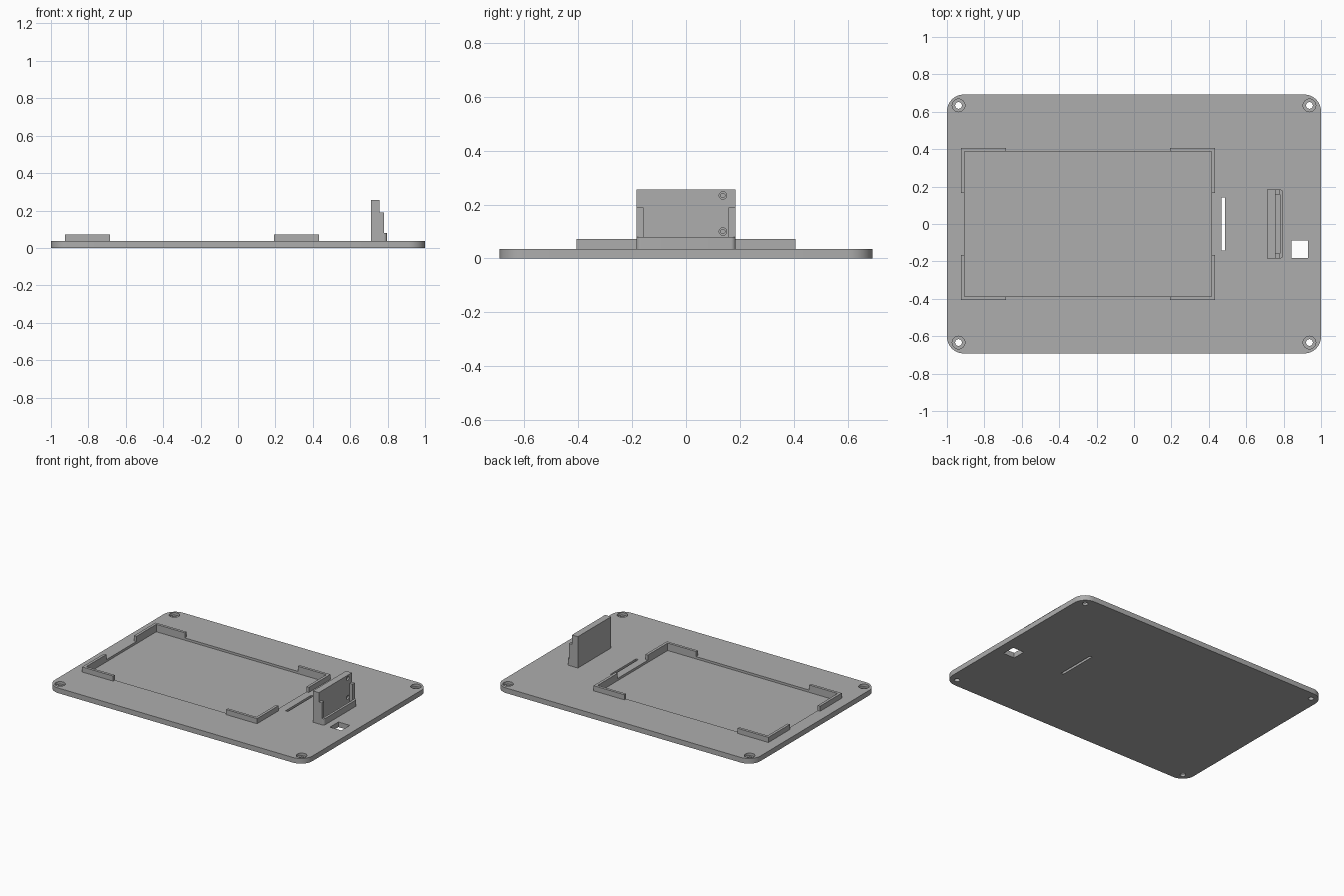
import bpy
import bmesh
import math

if "Cube" in bpy.data.objects:
    bpy.data.objects.remove(bpy.data.objects["Cube"], do_unlink=True)

TOP = 0.036

grey = bpy.data.materials.new("plain grey")
grey.use_nodes = True
color = (0.42, 0.42, 0.42, 1)
grey.diffuse_color = color
grey.node_tree.nodes["Principled BSDF"].inputs["Base Color"].default_value = color


def prism(name, outline, z0, z1):
    """Extrude a flat outline upwards."""
    bm = bmesh.new()
    face = bm.faces.new([bm.verts.new((x, y, z0)) for x, y in outline])
    new = bmesh.ops.extrude_face_region(bm, geom=[face])["geom"]
    for v in new:
        if isinstance(v, bmesh.types.BMVert):
            v.co.z = z1
    bmesh.ops.recalc_face_normals(bm, faces=bm.faces)
    mesh = bpy.data.meshes.new(name)
    bm.to_mesh(mesh)
    bm.free()
    mesh.materials.append(grey)
    obj = bpy.data.objects.new(name, mesh)
    bpy.context.collection.objects.link(obj)
    return obj


def box(name, x0, x1, y0, y1, z0, z1):
    return prism(name, [(x0, y0), (x1, y0), (x1, y1), (x0, y1)], z0, z1)


def arc(cx, cy, r, start, end, steps):
    angles = [math.radians(start + (end - start) * i / steps) for i in range(steps + 1)]
    return [(cx + r * math.cos(a), cy + r * math.sin(a)) for a in angles]


def disc(name, x, y, r, z0, z1):
    return prism(name, arc(x, y, r, 0, 360, 32)[:-1], z0, z1)


def cut(target, cutters):
    """Subtract the cutters from the target, then discard them."""
    bpy.context.view_layer.objects.active = target
    for c in cutters:
        c.hide_render = True
        mod = target.modifiers.new("cut", "BOOLEAN")
        mod.operation = "DIFFERENCE"
        mod.solver = "EXACT"
        mod.object = c
        bpy.ops.object.modifier_apply(modifier=mod.name)
        bpy.data.objects.remove(c, do_unlink=True)


def smooth(obj):
    bpy.ops.object.select_all(action="DESELECT")
    obj.select_set(True)
    bpy.context.view_layer.objects.active = obj
    bpy.ops.object.shade_smooth_by_angle(angle=math.radians(30))


# Base plate with rounded corners
W, D, R = 1.0, 0.692, 0.09
outline = []
for i, (sx, sy) in enumerate([(1, 1), (-1, 1), (-1, -1), (1, -1)]):
    outline += arc(sx * (W - R), sy * (D - R), R, 90 * i, 90 * i + 90, 12)
plate = prism("base_plate", outline, 0, TOP)

# Openings: screen recess, cable slot, square window, stepped screw holes
cutters = [
    box("recess_cutter", -0.906, 0.414, -0.388, 0.388, TOP - 0.016, 0.1),
    box("slot_cutter", 0.469, 0.487, -0.142, 0.142, -0.1, 0.1),
    box("window_cutter", 0.842, 0.93, -0.182, -0.088, -0.1, 0.1),
]
for sx in (-1, 1):
    for sy in (-1, 1):
        x, y = sx * 0.938, sy * 0.634
        cutters.append(disc("hole_cutter", x, y, 0.018, -0.1, 0.1))
        cutters.append(disc("counterbore_cutter", x, y, 0.034, 0.018, 0.1))
cut(plate, cutters)
smooth(plate)

# L-shaped corner brackets around the recess
ARM = 0.24
for xo, xi, sx, side in [(-0.925, -0.906, 1, "right"), (0.433, 0.414, -1, "left")]:
    for sy, end in [(-1, "front"), (1, "back")]:
        yo, yi = sy * 0.407, sy * 0.388
        xe, ye = xo + sx * ARM, yo - sy * ARM
        prism(f"bracket_{end}_{side}",
              [(xo, yo), (xe, yo), (xe, yi), (xi, yi), (xi, ye), (xo, ye)],
              TOP, 0.072)

# Upright board holder: back wall with blind screw holes
H = 0.184
wall = box("holder_wall", 0.711, 0.757, -H, H, TOP, 0.256)
cutters = []
for z in (0.1, 0.234):
    for r, depth in [(0.014, 0.012), (0.008, 0.03)]:
        c = disc("screw_cutter", 0, 0, r, -depth, 0.1)
        c.rotation_euler = (0, math.pi / 2, 0)
        c.location = (0.757, 0.137, z)
        cutters.append(c)
bpy.context.view_layer.update()
cut(wall, cutters)
smooth(wall)

# Side arms gripping the board
for s, side in [(-1, "front"), (1, "back")]:
    y0, y1 = sorted((s * 0.158, s * H))
    box(f"holder_arm_{side}", 0.757, 0.78, y0, y1, TOP, 0.19)

# Low rounded lip in front of the arms
r = 0.017
lip = [(0.78, -H)] + arc(0.78, -H + r, r, -90, 0, 8)[1:]
lip += arc(0.78, H - r, r, 0, 90, 8)
smooth(prism("holder_lip", lip, TOP, 0.08))
